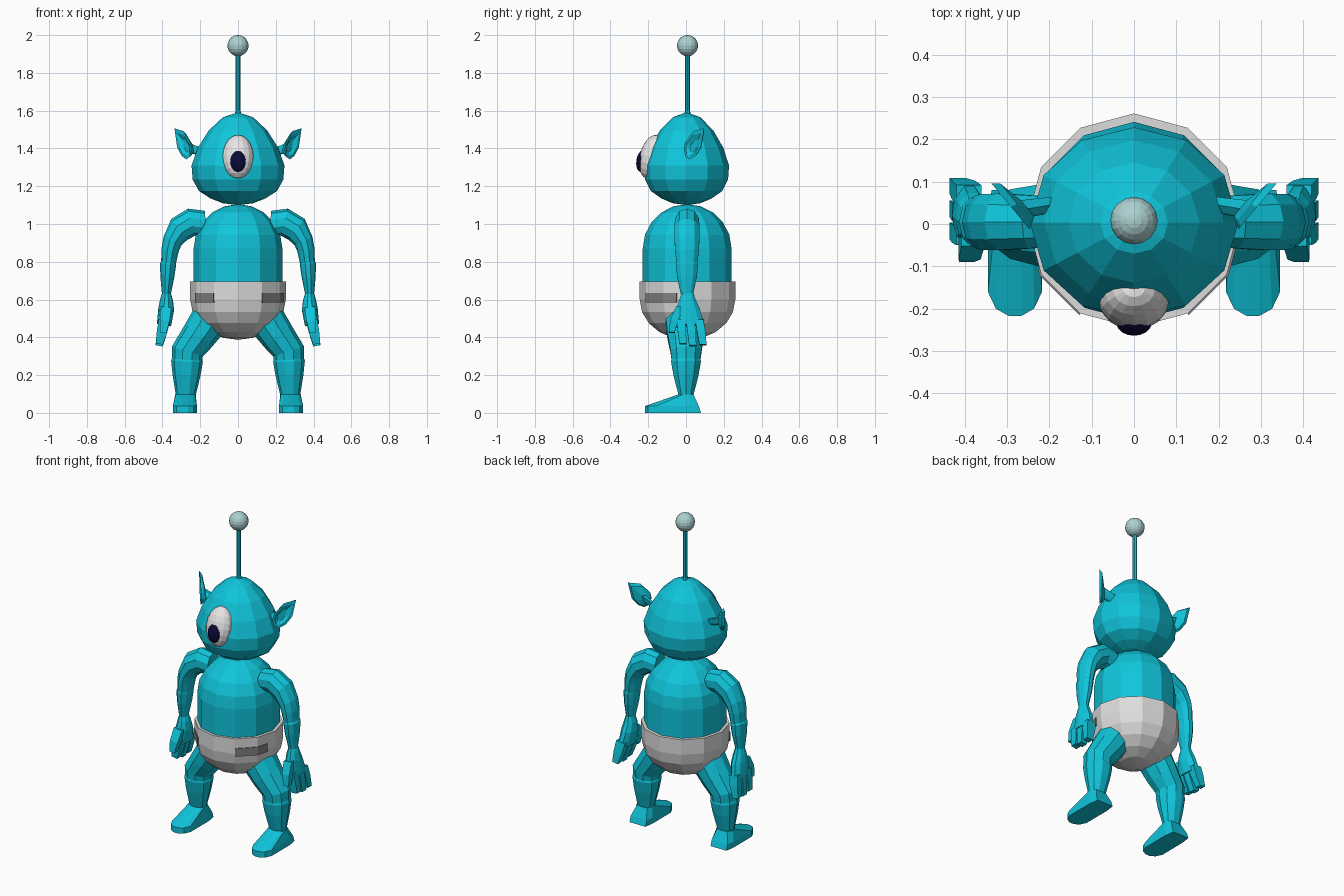
import bpy, bmesh, math
from mathutils import Vector, Matrix

def material(name, rgb):
    m = bpy.data.materials.new(name)
    m.diffuse_color = (*rgb, 1)
    return m

SKIN = material("cyan skin", (0.005, 0.56, 0.71))
CLOTH = material("pale grey cloth", (0.72, 0.72, 0.72))
TAPE = material("mid grey tape", (0.22, 0.22, 0.22))
WHITE = material("eye white", (0.80, 0.78, 0.78))
NAVY = material("navy pupil", (0.003, 0.003, 0.04))
BALL = material("pale blue grey", (0.42, 0.64, 0.64))
YC = 0.006  # y of the body axis

def finish(name, bm, mat):
    bmesh.ops.remove_doubles(bm, verts=bm.verts, dist=0.0004)
    bmesh.ops.recalc_face_normals(bm, faces=bm.faces)
    me = bpy.data.meshes.new(name)
    bm.to_mesh(me)
    bm.free()
    me.materials.append(mat)
    ob = bpy.data.objects.new(name, me)
    bpy.context.collection.objects.link(ob)
    return ob

def loft(name, rings, mat, side=1):
    """Skin equal-length rings and cap both ends; side=-1 mirrors in x."""
    bm = bmesh.new()
    vs = [[bm.verts.new((p[0] * side, p[1], p[2])) for p in r] for r in rings]
    n = len(vs[0])
    for a, b in zip(vs, vs[1:]):
        for i in range(n):
            j = (i + 1) % n
            bm.faces.new((a[i], a[j], b[j], b[i]))
    bm.faces.new(vs[0])
    bm.faces.new(vs[-1])
    return finish(name, bm, mat)

def lathe(name, profile, mat, n=12, depth=1.0, y=YC):
    rings = [[(r * math.cos(2 * math.pi * i / n), y + depth * r * math.sin(2 * math.pi * i / n), z)
              for i in range(n)] for r, z in profile]
    return loft(name, rings, mat)

def section(x, z, tilt, ha, hb, y=0.005, n=10):
    """Elliptical ring (or box ring for n=4), tilted in the xz plane."""
    off, k = (math.pi / 4, math.sqrt(2)) if n == 4 else (0, 1)
    t = math.radians(tilt)
    pts = []
    for i in range(n):
        a = 2 * math.pi * i / n + off
        u, v = k * ha * math.cos(a), k * hb * math.sin(a)
        pts.append((x + u * math.cos(t), y + v, z + u * math.sin(t)))
    return pts

def ellipsoid(name, centre, radii, mat, tilt=0, seg=16, rings=10):
    bm = bmesh.new()
    mtx = (Matrix.Translation(centre) @ Matrix.Rotation(math.radians(tilt), 4, 'X')
           @ Matrix.Diagonal((*radii, 1)))
    bmesh.ops.create_uvsphere(bm, u_segments=seg, v_segments=rings, radius=1, matrix=mtx)
    return finish(name, bm, mat)

# torso: cylinder with a domed top
dome = [(0.235 * math.cos(math.radians(a)), 0.87 + 0.235 * math.sin(math.radians(a)))
        for a in (0, 18, 36, 54, 72, 90)]
lathe("torso", [(0.235, 0.62)] + dome, SKIN)

# nappy: short cylinder with a rounded bottom
bowl = [(0.253 * math.cos(math.radians(a)), 0.60 - 0.213 * math.sin(math.radians(a)))
        for a in (0, 18, 36, 54, 72, 90)]
lathe("nappy", [(0.23, 0.695), (0.253, 0.695)] + bowl, CLOTH, y=0.008)

# tape tabs wrapping the nappy facets
def rim(deg, r):
    return Vector((r * math.sin(math.radians(deg)), 0.008 - r * math.cos(math.radians(deg)), 0))

for side, reach in ((1, 0.55), (-1, 0.1)):
    rings = []
    for a, b, f in ((30, 60, 0.0), (60, 90, 0.0), (60, 90, reach)):
        o, i = rim(a, 0.258).lerp(rim(b, 0.258), f), rim(a, 0.249).lerp(rim(b, 0.249), f)
        rings.append([(p.x, p.y, z) for p, z in ((o, 0.585), (o, 0.635), (i, 0.635), (i, 0.585))])
    loft("tape_tab", rings, TAPE, side)

# head
lathe("head", [(0, 1.10), (0.08, 1.11), (0.145, 1.135), (0.207, 1.175), (0.24, 1.235), (0.246, 1.31),
               (0.212, 1.405), (0.155, 1.495), (0.08, 1.565), (0, 1.592)], SKIN, depth=0.915, y=0.003)

# antenna
lathe("antenna_rod", [(0.02, 1.57), (0.013, 1.60), (0.013, 1.91)], SKIN, n=8, y=0.008)
ellipsoid("antenna_ball", (0, 0.008, 1.944), (0.056, 0.056, 0.056), BALL)

# single eye
ellipsoid("eye", (0, -0.18, 1.355), (0.083, 0.066, 0.119), WHITE, tilt=-14)
ellipsoid("pupil", (0, -0.233, 1.333), (0.042, 0.03, 0.058), NAVY, tilt=-8)

# ears: leaf outline in a slanted vertical plane, with a stem and a hollow
LEAF = [(0.0, 1.395), (0.008, 1.43), (0.067, 1.492), (0.14, 1.507),
        (0.117, 1.405), (0.08, 1.36), (0.042, 1.342), (0.012, 1.355)]

def leaf_ring(scale, n, shift=(0, 0, 0)):
    out = []
    for u, z in LEAF:
        u, z = 0.052 + (u - 0.052) * scale, 1.405 + (z - 1.405) * scale
        out.append((0.247 + 0.64 * u + 0.77 * n + shift[0],
                    -0.012 + 0.77 * u - 0.64 * n + shift[1], z + shift[2]))
    return out

for side in (1, -1):
    loft("ear", [leaf_ring(0.3, -0.04, (-0.07, -0.01, -0.03)), leaf_ring(0.35, -0.03, (-0.01, -0.015, -0.01)),
                 leaf_ring(0.85, -0.016), leaf_ring(1, 0), leaf_ring(0.75, 0.0),
                 leaf_ring(0.4, -0.014)], SKIN, side)

for side in (1, -1):
    # arm
    loft("upper_arm", [section(0.17, 1.0, 85, 0.07, 0.06), section(0.245, 1.01, 75, 0.074, 0.066),
                       section(0.31, 0.972, 52, 0.07, 0.07), section(0.347, 0.91, 25, 0.052, 0.069),
                       section(0.36, 0.86, 8, 0.046, 0.066), section(0.369, 0.78, 3, 0.038, 0.057)],
         SKIN, side)
    loft("forearm", [section(0.368, 0.805, 3, 0.036, 0.054), section(0.37, 0.79, 3, 0.043, 0.062),
                     section(0.374, 0.72, 3, 0.037, 0.055), section(0.379, 0.63, 3, 0.024, 0.035)],
         SKIN, side)
    # hand
    loft("palm", [section(0.379, 0.645, 3, 0.02, 0.03, 0.008), section(0.378, 0.60, 5, 0.034, 0.045, 0.008),
                  section(0.38, 0.55, 8, 0.042, 0.064, 0.012), section(0.392, 0.465, 10, 0.038, 0.08, 0.02)],
         SKIN, side)
    for y0, y1, low in ((-0.028, -0.016, 0.365), (0.022, 0.036, 0.355), (0.07, 0.09, 0.36)):
        loft("finger", [section(0.39, 0.49, 10, 0.03, 0.022, y0, 4), section(0.402, 0.43, 10, 0.028, 0.022, (y0 + y1) / 2, 4),
                        section(0.417, low, 10, 0.019, 0.019, y1, 4)], SKIN, side)
    loft("thumb", [section(0.38, 0.56, 8, 0.028, 0.022, -0.03, 4), section(0.388, 0.49, 8, 0.026, 0.022, -0.062, 4),
                   section(0.396, 0.425, 8, 0.017, 0.015, -0.075, 4)], SKIN, side)
    # leg
    loft("thigh", [section(0.10, 0.55, 50, 0.10, 0.10, -0.005), section(0.155, 0.49, 50, 0.105, 0.108, -0.005),
                   section(0.21, 0.408, 41, 0.093, 0.10, -0.003), section(0.268, 0.325, 18, 0.086, 0.086, 0),
                   section(0.27, 0.27, 3, 0.079, 0.079, 0)], SKIN, side)
    loft("shin", [section(0.27, 0.30, 3, 0.075, 0.075, 0), section(0.27, 0.272, 2, 0.084, 0.083, 0),
                  section(0.272, 0.20, 0, 0.074, 0.07, 0), section(0.277, 0.08, 0, 0.05, 0.038, 0)],
         SKIN, side)
    # foot: rounded sole outline rising to the ankle
    sole = [(0.064, 0.02), (0.055, 0.08), (-0.055, 0.08), (-0.064, 0.02), (-0.064, -0.16),
            (-0.045, -0.20), (-0.015, -0.217), (0.015, -0.217), (0.045, -0.20), (0.064, -0.16)]
    ankle = [(0.054, 0.01), (0.035, 0.04), (-0.035, 0.04), (-0.054, 0.01), (-0.052, -0.015),
             (-0.04, -0.032), (-0.015, -0.042), (0.015, -0.042), (0.04, -0.032), (0.052, -0.015)]
    loft("foot", [[(0.281 + x, y, 0) for x, y in sole],
                  [(0.281 + x, min(y, 0.068), 0.036) for x, y in sole],
                  [(0.278 + x, y, 0.097) for x, y in ankle]], SKIN, side)
